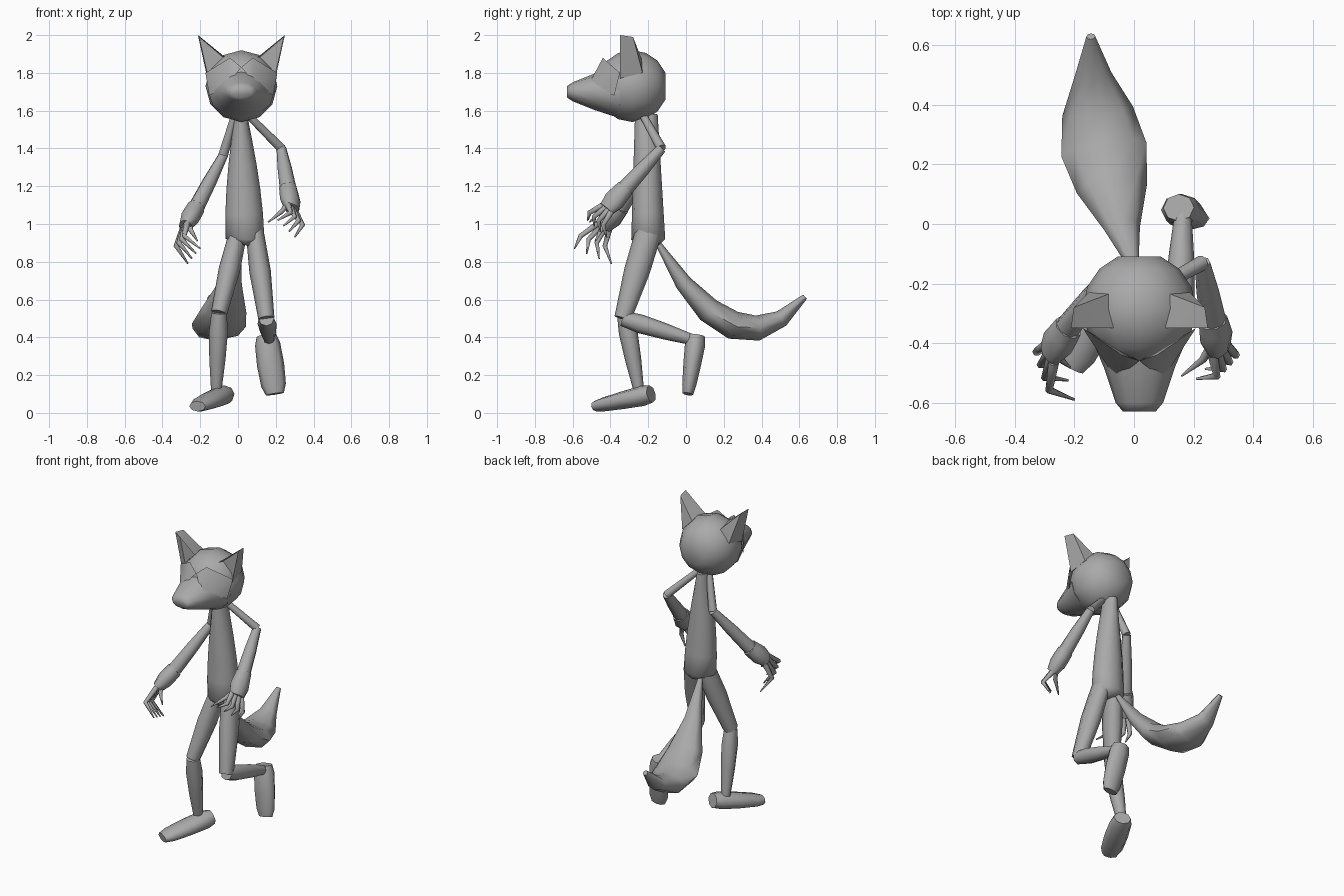
import bpy, bmesh
from math import sin, cos, pi, radians
from mathutils import Vector

default_cube = bpy.data.objects.get("Cube")
if default_cube:
    bpy.data.objects.remove(default_cube, do_unlink=True)

GREY = (.4, .4, .4, 1)
material = bpy.data.materials.new("plain grey")
material.use_nodes = True
material.diffuse_color = GREY
material.node_tree.nodes["Principled BSDF"].inputs["Base Color"].default_value = GREY
parts = []


def finish(name, bm):
    bmesh.ops.recalc_face_normals(bm, faces=bm.faces[:])
    mesh = bpy.data.meshes.new(name)
    bm.to_mesh(mesh)
    bm.free()
    mesh.materials.append(material)
    part = bpy.data.objects.new(name, mesh)
    bpy.context.collection.objects.link(part)
    parts.append(part)


def loft(name, path, widths, depths=None, sides=8, side=(1, 0, 0)):
    """Skin elliptical rings set square to a path."""
    bm = bmesh.new()
    centres = [Vector(point) for point in path]
    last = len(centres) - 1
    loops = []
    for i, (centre, width, depth) in enumerate(zip(centres, widths, depths or widths)):
        tangent = (centres[min(i + 1, last)] - centres[max(i - 1, 0)]).normalized()
        across = Vector(side)
        across = (across - tangent * across.dot(tangent)).normalized()
        outward = tangent.cross(across)
        angles = [2 * pi * k / sides for k in range(sides)]
        loops.append([bm.verts.new(centre + across * width * cos(a) + outward * depth * sin(a))
                      for a in angles])
    for lower, upper in zip(loops, loops[1:]):
        for k in range(sides):
            bm.faces.new((lower[k - 1], lower[k], upper[k], upper[k - 1]))
    bm.faces.new(loops[0])
    bm.faces.new(loops[-1])
    finish(name, bm)


def along(start, end, steps):
    return [Vector(start).lerp(Vector(end), step) for step in steps]


def leg(label, hip, knee, ankle):
    loft(label + "_thigh", along(hip, knee, (0, .45, 1)), (.048, .057, .043), (.07, .068, .045))
    loft(label + "_shin", along(knee, ankle, (0, .25, .6, 1)), (.041, .05, .043, .028))


def foot(label, heel, toe, side):
    loft(label + "_foot", along(heel, toe, (0, .15, .5, .85, 1)),
         (.052, .067, .072, .066, .048), (.046, .054, .047, .037, .028), side=side)


def arm(label, shoulder, elbow, wrist):
    loft(label + "_upper_arm", along(shoulder, elbow, (0, 1)), (.02, .026))
    loft(label + "_forearm", along(elbow, wrist, (0, .5, 1)), (.026, .038, .044))


def finger(name, root, tip, bulge):
    middle = (root + tip) / 2 + bulge
    loft(name, (root, middle, tip), (.018, .014, .004), sides=6)


def hand(label, wrist, knuckle, thumb_tip, first_tip, last_tip, bulge):
    """Cuffed palm, a thumb and four fingers fanned between two tips."""
    palm = along(wrist, knuckle, (0, .3, .6, 1))
    spread = (Vector(last_tip) - Vector(first_tip)).normalized()
    loft(label + "_palm", palm, (.05, .056, .064, .05), (.048, .05, .05, .034), side=spread)
    finger(label + "_thumb", palm[2], Vector(thumb_tip), Vector(bulge) / 3)
    for k in range(4):
        share = k / 3
        root = palm[-1] + spread * .035 * (2 * share - 1)
        tip = Vector(first_tip).lerp(Vector(last_tip), share)
        finger(f"{label}_finger_{k}", root, tip, Vector(bulge))


def head_block(name, points, mirror, hollow):
    """Convex block on one side of the head, optionally with a hollowed front."""
    bm = bmesh.new()
    for x, y, z in points:
        bm.verts.new((HEAD.x + mirror * x, y, z))
    bmesh.ops.convex_hull(bm, input=bm.verts[:])
    bmesh.ops.recalc_face_normals(bm, faces=bm.faces[:])
    if hollow:
        front = min(bm.faces, key=lambda face: face.normal.y)
        bmesh.ops.inset_individual(bm, faces=[front], thickness=.012, depth=-.03)
    finish(name, bm)


# Round skull and tapering muzzle
HEAD = Vector((.018, -.285, 1.73))
RADIUS = .19
bands = [pi * k / 8 for k in range(1, 8)]
loft("skull", [HEAD + Vector((0, RADIUS * cos(a), 0)) for a in bands],
     [RADIUS * sin(a) for a in bands], sides=12)
loft("muzzle", [(HEAD.x, y, 1.7) for y in (-.35, -.48, -.6, -.63)],
     (.175, .12, .08, .055), (.14, .098, .05, .03), sides=12)

# Hollow ears and angular brows on both sides
ear = [(.23, -.35, 2), (.22, -.28, 1.99), (.07, -.35, 1.87), (.18, -.35, 1.77),
       (.17, -.23, 1.8), (.09, -.23, 1.86)]
brow = [(.19, -.35, 1.8), (.06, -.44, 1.88), (0, -.46, 1.83), (.08, -.52, 1.73),
        (.17, -.38, 1.68)]
for label, mirror in (("left", 1), ("right", -1)):
    head_block(label + "_ear", ear, mirror, hollow=True)
    head_block(label + "_brow", brow, mirror, hollow=False)

# Torso swelling from the neck to the hips, closed by a narrow crotch
steps = [k / 5 for k in range(6)]
loft("torso", along((.015, -.21, 1.58), (.037, -.2, .92), steps) + [(.03, -.2, .89)],
     [.033 + .07 * sin(t * pi / 2) for t in steps] + [.05],
     [.06 + .03 * t for t in steps] + [.06], sides=12)

# Tail swept along a curve, fullest in the middle
root, bend, tip = Vector((0, -.15, .9)), Vector((-.13, .26, .17)), Vector((-.145, .63, .615))
steps = [k / 6 for k in range(7)]
swells = [max(0, sin(pi * t)) for t in steps]
loft("tail", [root.lerp(bend, t).lerp(bend.lerp(tip, t), t) for t in steps],
     [.015 + .13 * swell ** 1.5 for swell in swells], [.015 + .06 * swell for swell in swells])

# Standing leg and lifted leg
leg("right", hip=(0, -.2, .95), knee=(-.1, -.325, .53), ankle=(-.115, -.25, .12))
leg("left", hip=(.09, -.2, .95), knee=(.15, -.335, .5), ankle=(.165, .04, .385))
foot("right", heel=(-.065, -.185, .1), toe=(-.215, -.48, .035), side=(.88, -.47, 0))
foot("left", heel=(.15, .055, .41), toe=(.195, .01, .1), side=(1, 0, 0))

# Arms and hands
left_wrist, right_wrist = (.265, -.32, 1.19), (-.22, -.345, 1.09)
arm("left", shoulder=(.05, -.23, 1.58), elbow=(.23, -.13, 1.4), wrist=left_wrist)
arm("right", shoulder=(-.015, -.22, 1.58), elbow=(-.08, -.165, 1.36), wrist=right_wrist)
hand("left", left_wrist, knuckle=(.285, -.42, 1.08), thumb_tip=(.16, -.51, 1.01),
     first_tip=(.21, -.52, 1.02), last_tip=(.3, -.42, .93), bulge=(.04, -.03, 0))
hand("right", right_wrist, knuckle=(-.28, -.435, .99), thumb_tip=(-.215, -.48, .91),
     first_tip=(-.2, -.59, .87), last_tip=(-.265, -.395, .79), bulge=(-.05, -.03, 0))

# Smooth shading with crisp creases
bpy.ops.object.select_all(action="DESELECT")
for part in parts:
    part.select_set(True)
bpy.context.view_layer.objects.active = parts[0]
bpy.ops.object.shade_smooth_by_angle(angle=radians(70))
